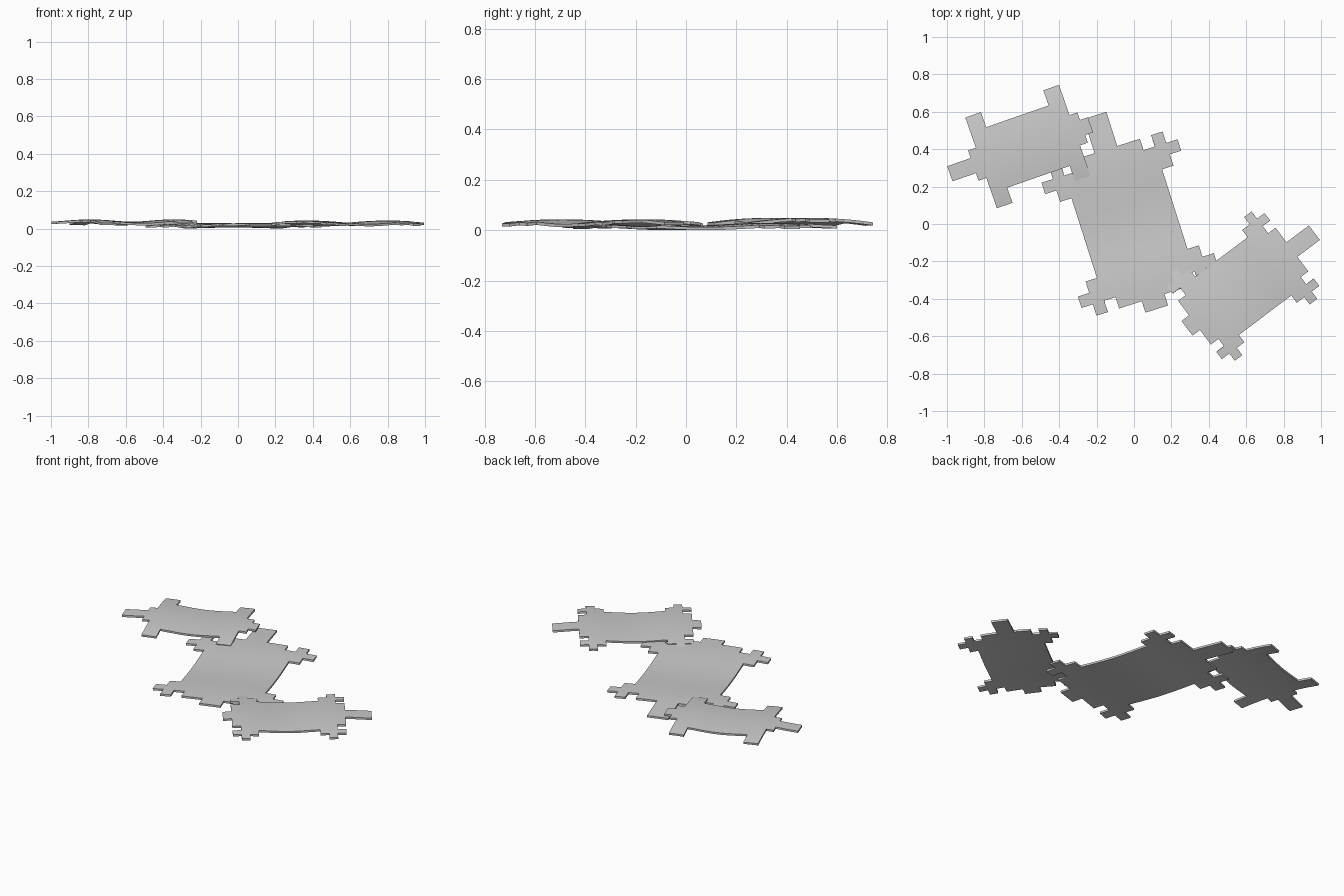
import bpy, bmesh, math
from mathutils import Vector

if "Cube" in bpy.data.objects:
    bpy.data.objects.remove(bpy.data.objects["Cube"])

THICK = 0.012

# Outline pieces in hide units: (long_min, long_max, half_width), head along +long
PLAIN = [(-6, 6, 4), (-6, -4, 6), (4, 6, 6), (-7, 7, 2), (-8, 10, 1)]
# Clawed hide: body, feet, and short stub at the tail
CLAWED = [(-6.5, 6.5, 3), (-5.5, 5.5, 4), (-7.5, 9.5, 1),
          (3.5, 5.5, 5), (-5.5, -3.5, 5), (4.5, 5.5, 6), (-5.5, -4.5, 6)]


def inside(l, w, pieces, claws):
    w = abs(w)
    if any(a < l < b and w < h for a, b, h in pieces):
        return True
    # claws pointing along the hide
    return claws and 4 < w < 5 and 5.5 < abs(l) < 6.5


def hide_rug(name, centre, angle, unit_l, unit_w, z_min, drop, pieces, claws):
    """Stepped hide outline on a half-unit grid, gently rippled, given thickness."""
    bm = bmesh.new()
    verts = {}
    a = math.radians(angle)
    along = Vector((math.cos(a), math.sin(a), 0))
    across = Vector((-math.sin(a), math.cos(a), 0))

    def vert(i, j):
        if (i, j) not in verts:
            l, w = i / 2, j / 2
            p = Vector((*centre, 0)) + along * l * unit_l + across * w * unit_w
            # ripple along the hide, sagging toward the feet
            p.z = -0.006 * math.cos(math.pi * l / 5.4) - drop * (w / 6) ** 2
            verts[i, j] = bm.verts.new(p)
        return verts[i, j]

    for i in range(-20, 20):
        for j in range(-12, 12):
            if inside(i / 2 + 0.25, j / 2 + 0.25, pieces, claws):
                bm.faces.new([vert(i, j), vert(i + 1, j),
                              vert(i + 1, j + 1), vert(i, j + 1)])
    low = min(v.co.z for v in bm.verts)
    for v in bm.verts:
        v.co.z += z_min + THICK - low
    mesh = bpy.data.meshes.new(name)
    bm.to_mesh(mesh)
    bm.free()
    ob = bpy.data.objects.new(name, mesh)
    bpy.context.collection.objects.link(ob)
    solid = ob.modifiers.new("thickness", 'SOLIDIFY')
    solid.thickness = THICK
    solid.offset = -1
    bpy.ops.object.select_all(action='DESELECT')
    ob.select_set(True)
    bpy.context.view_layer.objects.active = ob
    bpy.ops.object.modifier_apply(modifier=solid.name)
    bpy.ops.object.shade_smooth_by_angle(angle=math.radians(30))


# Three overlapping hides
hide_rug("plain_hide_rug", (-0.567, 0.414), 199.2, 0.0442, 0.0428, 0.017, 0.018, PLAIN, False)
hide_rug("large_clawed_hide_rug", (-0.024, 0.002), 107.7, 0.0639, 0.0636, 0.0, 0.012, CLAWED, True)
hide_rug("small_clawed_hide_rug", (0.584, -0.332), 36.9, 0.0501, 0.0487, 0.012, 0.016, CLAWED, True)
